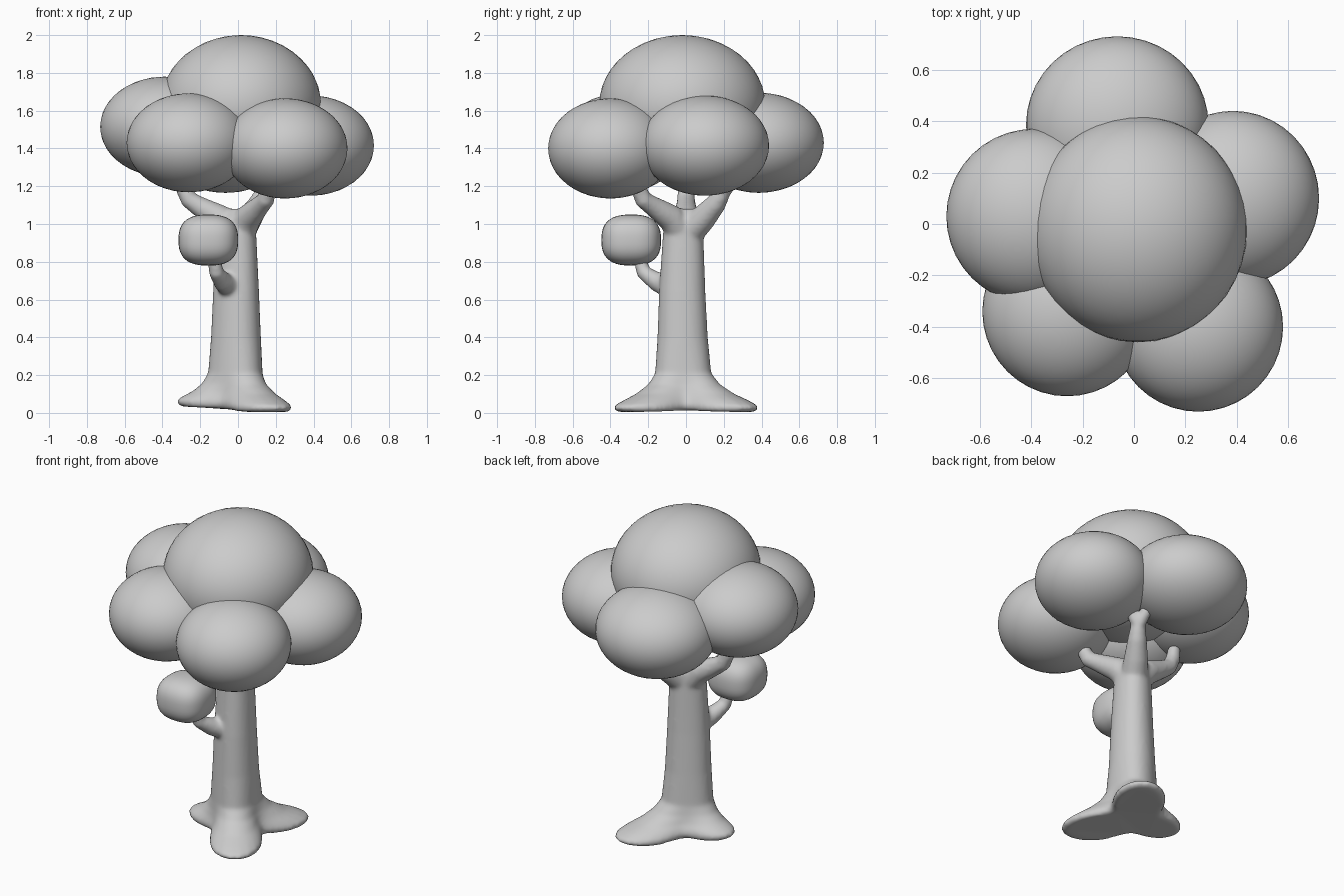
import bpy, bmesh, math
from mathutils import Vector

if "Cube" in bpy.data.objects:
    bpy.data.objects.remove(bpy.data.objects["Cube"])

ROOTS = [(57, 0.43), (-57, 0.43), (180, 0.31)]  # direction in degrees, reach


def skin(bm, rings):
    """Join rings of points into one closed shell."""
    loops = [[bm.verts.new(p) for p in ring] for ring in rings]
    n = len(loops[0])
    for a, b in zip(loops, loops[1:]):
        for i in range(n):
            j = (i + 1) % n
            bm.faces.new((a[i], a[j], b[j], b[i]))
    bm.faces.new(loops[0][::-1])
    bm.faces.new(loops[-1])


def trunk_ring(z, radius, flare, cy, n=48):
    """Rounded three-sided section, pulled out towards the roots by flare."""
    pts = []
    for i in range(n):
        t = math.tau * i / n
        r = radius * (1 + 0.045 * math.cos(3 * (t - math.pi)))
        for deg, reach in ROOTS:
            c = max(0, math.cos(t - math.radians(deg)))
            r += flare * (reach - radius) * c ** 5
        x, y = r * math.cos(t), r * math.sin(t)
        lift = 0.11 * max(0, -x) * min(1, flare) + 0.02 * max(0, 1 - r / 0.3) * min(1, flare)
        pts.append((x - 0.005, y + cy, z + lift))
    return pts


def branch(bm, path, radii, n=14):
    """Tapered tube through the path points."""
    path = [Vector(p) for p in path]
    rings = []
    for i, p in enumerate(path):
        d = (path[min(i + 1, len(path) - 1)] - path[max(i - 1, 0)]).normalized()
        u = d.cross(Vector((0.31, -0.95, 0.05))).normalized()
        v = d.cross(u)
        rings.append([p + radii[i] * (math.cos(math.tau * k / n) * u + math.sin(math.tau * k / n) * v)
                      for k in range(n)])
    skin(bm, rings)


# trunk with flared roots: z, radius, flare, y offset
bm = bmesh.new()
profile = [(0.005, 0.15, 0.9, 0), (0.02, 0.165, 1.0, 0), (0.04, 0.17, 0.97, 0),
           (0.065, 0.165, 0.78, 0), (0.10, 0.155, 0.48, -0.005), (0.15, 0.147, 0.2, -0.01),
           (0.21, 0.14, 0.04, -0.015), (0.4, 0.132, 0, -0.018), (0.65, 0.121, 0, -0.02),
           (0.95, 0.106, 0, -0.015), (1.03, 0.10, 0, -0.01), (1.08, 0.06, 0, 0)]
skin(bm, [trunk_ring(*row) for row in profile])

# two upturned main branches
for a, reach in ((-57, 0.30), (180, 0.29)):
    c, s = math.cos(math.radians(a)), math.sin(math.radians(a))
    branch(bm, [(c * r, s * r, z) for r, z in
                ((0.02, 0.95), (0.10, 1.035), (0.20, 1.09), (reach - 0.03, 1.13), (reach, 1.19), (reach + 0.01, 1.27))],
           [0.08, 0.072, 0.055, 0.048, 0.042, 0.036])

# forked branch at the back right
branch(bm, [(0.01, 0.01, 0.95), (0.06, 0.09, 1.03), (0.11, 0.16, 1.11), (0.13, 0.19, 1.16)],
       [0.08, 0.07, 0.055, 0.045])
for tip in ((0.21, 0.19, 1.28), (0.12, 0.29, 1.28)):
    branch(bm, [(0.11, 0.165, 1.11), (0.135, 0.2, 1.17), tip], [0.045, 0.038, 0.03])

# small side branch
branch(bm, [(-0.03, -0.06, 0.66), (-0.08, -0.155, 0.695), (-0.115, -0.225, 0.745), (-0.13, -0.25, 0.84)],
       [0.07, 0.052, 0.04, 0.034])

mesh = bpy.data.meshes.new("trunk")
bmesh.ops.recalc_face_normals(bm, faces=bm.faces)
bm.to_mesh(mesh)
bm.free()
trunk = bpy.data.objects.new("trunk", mesh)
bpy.context.collection.objects.link(trunk)
remesh = trunk.modifiers.new("blend", 'REMESH')
remesh.mode = 'VOXEL'
remesh.voxel_size = 0.011
remesh.use_smooth_shade = True
smooth = trunk.modifiers.new("soften", 'SMOOTH')
smooth.factor = 0.5
smooth.iterations = 8

# leaf crown: rounded flattened clumps (centre, radii)
crown = {
    "top_leaves": ((0.015, -0.02, 1.63), (0.425, 0.44, 0.37)),
    "left_leaves": ((-0.39, 0.03, 1.515), (0.34, 0.34, 0.265)),
    "back_leaves": ((-0.065, 0.385, 1.43), (0.355, 0.345, 0.265)),
    "right_leaves": ((0.385, 0.10, 1.415), (0.335, 0.34, 0.265)),
    "front_right_leaves": ((0.25, -0.40, 1.40), (0.33, 0.33, 0.265)),
    "front_left_leaves": ((-0.26, -0.34, 1.43), (0.33, 0.33, 0.262)),
}
for name, (centre, radii) in crown.items():
    bpy.ops.mesh.primitive_ico_sphere_add(subdivisions=4, radius=1, location=centre)
    ob = bpy.context.object
    ob.name, ob.scale = name, radii
    bpy.ops.object.shade_smooth()

# small boxy clump on the side branch
bpy.ops.mesh.primitive_cube_add(size=1)
ob = bpy.context.object
ob.name = "small_leaves"
bm = bmesh.new()
bm.from_mesh(ob.data)
bmesh.ops.subdivide_edges(bm, edges=bm.edges, cuts=11, use_grid_fill=True)
for v in bm.verts:
    v.co /= sum(abs(c) ** 2.6 for c in v.co) ** (1 / 2.6)
bm.to_mesh(ob.data)
bm.free()
ob.location, ob.scale = (-0.157, -0.29, 0.915), (0.158, 0.158, 0.135)
bpy.ops.object.shade_smooth()
